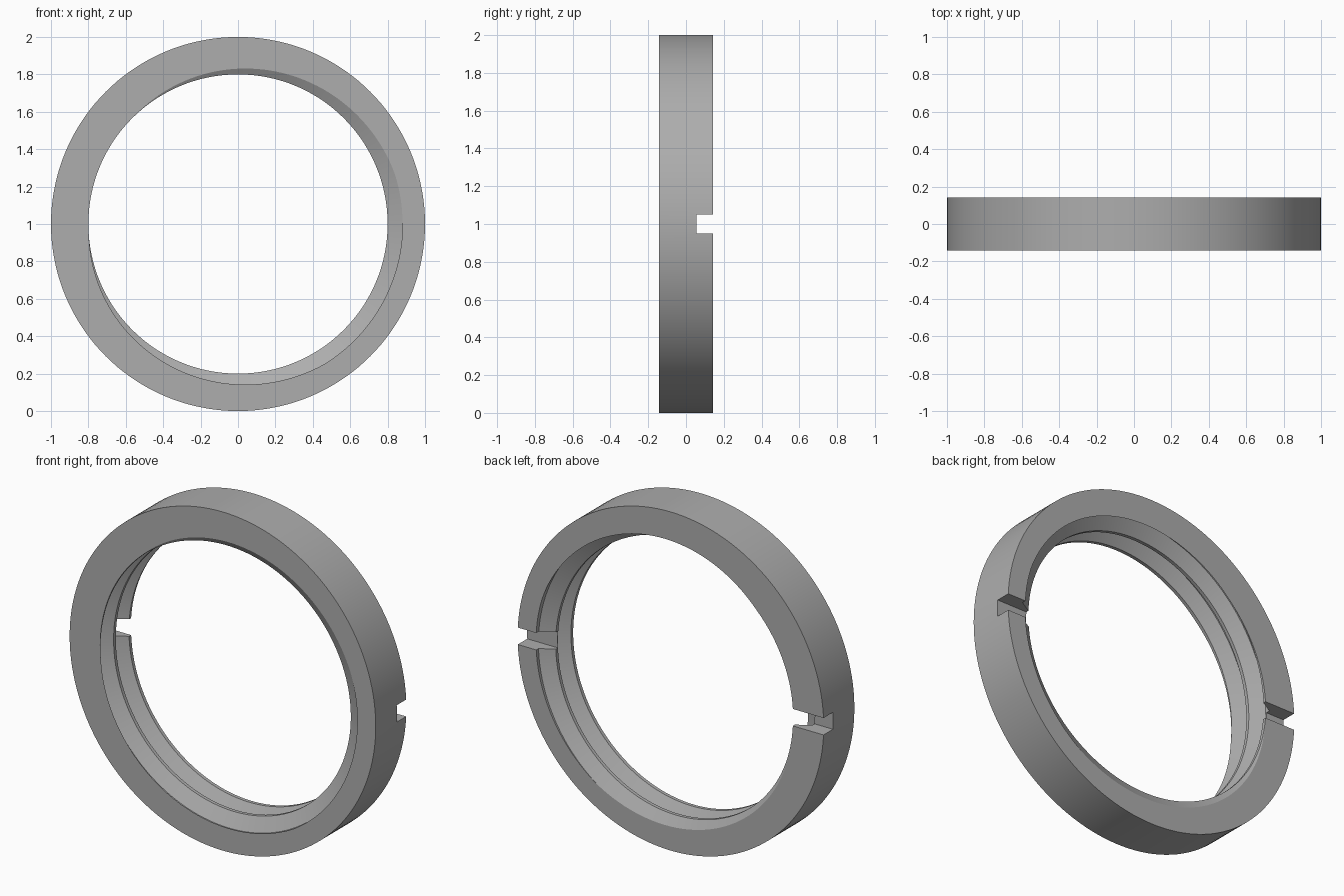
import bpy
import bmesh
from math import radians, sin, cos, tau

cube = bpy.data.objects.get("Cube")
if cube:
    bpy.data.objects.remove(cube, do_unlink=True)

OUTER, ROOT, CREST = 1.0, 0.88, 0.8
HALF = 0.143            # half of the ring's depth
PITCH = HALF            # two thread turns through the depth
STEPS = 144

# Thread section over one turn: (phase in degrees, radius)
THREAD = [(-58, ROOT), (18, ROOT), (134, CREST), (186, CREST)]
# Same section repeated far enough to cover every angle
POINTS = [(turn + deg / 360, r) for turn in range(-1, 5) for deg, r in THREAD]


def thread_radius(phase):
    """Radius of the thread section at a phase measured in turns."""
    for (p0, r0), (p1, r1) in zip(POINTS, POINTS[1:]):
        if p0 <= phase <= p1:
            return r0 + (r1 - r0) * (phase - p0) / (p1 - p0)
    return ROOT


def section(turn):
    """Closed ring section (radius, depth) at an angle given in turns."""
    pts = []
    for phase, _ in POINTS:
        y = max(-HALF, min(HALF, -HALF + PITCH * (phase - turn)))
        pts.append((thread_radius(turn + (y + HALF) / PITCH), y))
    return pts + [(OUTER, HALF), (OUTER, -HALF)]


# Grey metal
metal = bpy.data.materials.new("grey_metal")
metal.use_nodes = True
colour = (0.42, 0.42, 0.42, 1)
metal.diffuse_color = colour
metal.node_tree.nodes["Principled BSDF"].inputs["Base Color"].default_value = colour

# Threaded ring, lofted around the depth axis
bm = bmesh.new()
columns = []
for i in range(STEPS + 1):
    a = tau * i / STEPS
    columns.append([bm.verts.new((r * cos(a), y, 1 + r * sin(a)))
                    for r, y in section(i / STEPS)])
for c0, c1 in zip(columns, columns[1:]):
    for j in range(len(c0)):
        k = (j + 1) % len(c0)
        bm.faces.new((c0[j], c0[k], c1[k], c1[j]))
bmesh.ops.remove_doubles(bm, verts=bm.verts, dist=0.0002)
bmesh.ops.recalc_face_normals(bm, faces=bm.faces)
mesh = bpy.data.meshes.new("threaded_ring")
bm.to_mesh(mesh)
bm.free()
mesh.materials.append(metal)
ring = bpy.data.objects.new("threaded_ring", mesh)
bpy.context.collection.objects.link(ring)

# Spanner slots across the back face, cut with one long bar
bpy.ops.mesh.primitive_cube_add(size=1, location=(0, 0.155, 1))
bar = bpy.context.object
bar.name = "slot_cutter"
bar.scale = (2.4, 0.2, 0.1)
bar.hide_render = True
bar.data.materials.append(metal)

bpy.ops.object.select_all(action="DESELECT")
bpy.context.view_layer.objects.active = ring
ring.select_set(True)
cut = ring.modifiers.new("slots", "BOOLEAN")
cut.operation = "DIFFERENCE"
cut.solver = "EXACT"
cut.object = bar
bpy.ops.object.modifier_apply(modifier=cut.name)
bpy.data.objects.remove(bar, do_unlink=True)

# Smooth walls with crisp edges
bpy.ops.object.shade_smooth_by_angle(angle=radians(25))
